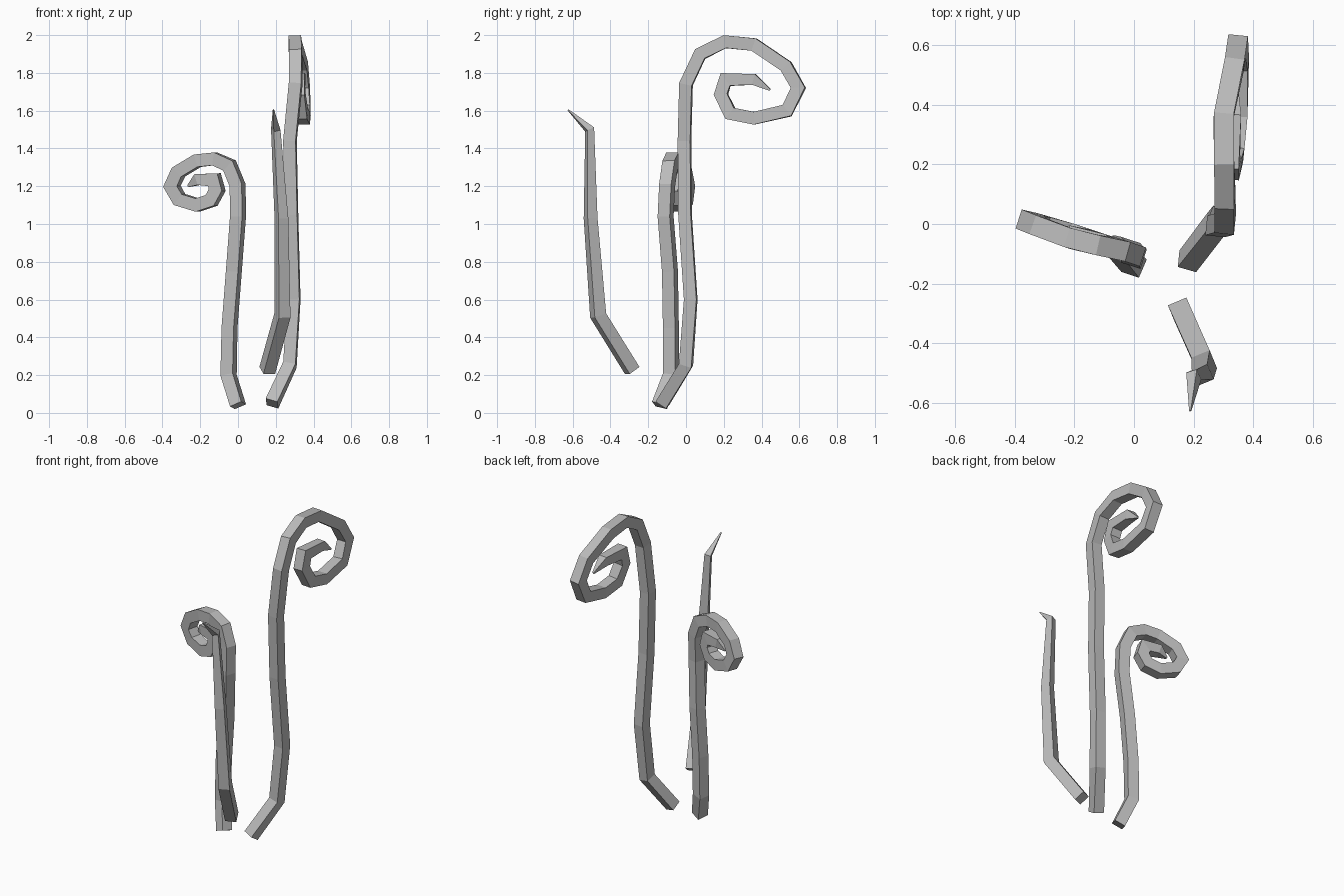
import bpy
import bmesh
from mathutils import Vector

cube = bpy.data.objects.get("Cube")
if cube:
    bpy.data.objects.remove(cube, do_unlink=True)

grey = bpy.data.materials.new("plain grey")
grey.use_nodes = True
grey.diffuse_color = (0.5, 0.5, 0.5, 1)
grey.node_tree.nodes["Principled BSDF"].inputs["Base Color"].default_value = (0.5, 0.5, 0.5, 1)


def square_stem(name, path, side, widths):
    """Sweep a mitred square along path; side is the normal of the bending plane."""
    pts = [Vector(p) for p in path]
    side = Vector(side).normalized()
    bm = bmesh.new()
    rings = []
    for i, p in enumerate(pts):
        before = (p - pts[max(i - 1, 0)]).normalized()
        after = (pts[min(i + 1, len(pts) - 1)] - p).normalized()
        tangent = (before + after).normalized()
        miter = 1 / max(tangent.dot(after if i == 0 else before), 0.6)
        across = tangent.cross(side).normalized()
        flat = across.cross(tangent).normalized()
        h = widths[i] / 2
        rings.append([bm.verts.new(p + across * (a * h * miter) + flat * (b * h))
                      for a, b in ((-1, -1), (1, -1), (1, 1), (-1, 1))])
    for lower, upper in zip(rings, rings[1:]):
        for k in range(4):
            n = (k + 1) % 4
            bm.faces.new((lower[k], lower[n], upper[n], upper[k]))
    bm.faces.new(rings[0][::-1])
    bm.faces.new(rings[-1])
    bmesh.ops.recalc_face_normals(bm, faces=bm.faces)
    mesh = bpy.data.meshes.new(name)
    bm.to_mesh(mesh)
    bm.free()
    mesh.materials.append(grey)
    obj = bpy.data.objects.new(name, mesh)
    bpy.context.collection.objects.link(obj)
    return obj


def curl_widths(path, width):
    return [width] * (len(path) - 2) + [width * 0.85, width * 0.15]


# Tall stem curling backwards
tall = [(.18, -.125, .05), (.275, .0, .255), (.295, .025, .6), (.283, -.005, 1.05),
        (.275, -.008, 1.44), (.305, 0, 1.74), (.305, .075, 1.9), (.302, .205, 1.965),
        (.3, .36, 1.95), (.335, .53, 1.835), (.345, .595, 1.72), (.35, .535, 1.6),
        (.347, .36, 1.56), (.335, .235, 1.585), (.322, .185, 1.685), (.32, .21, 1.765),
        (.33, .36, 1.765), (.345, .445, 1.71)]
square_stem("tall_curled_stem", tall, (1, -.1, 0), curl_widths(tall, .066))

# Shorter stem curling to the right
short = [(0, -.14, .04), (-.05, -.08, .2), (-.045, -.08, .45), (-.022, -.085, .75),
         (0, -.108, 1.04), (-.002, -.1, 1.205), (-.045, -.085, 1.31), (-.125, -.07, 1.345),
         (-.215, -.048, 1.335), (-.315, -.01, 1.275), (-.35, .005, 1.2), (-.31, -.003, 1.13),
         (-.215, -.03, 1.1), (-.14, -.055, 1.125), (-.11, -.065, 1.18), (-.125, -.06, 1.235),
         (-.215, -.035, 1.235), (-.265, -.02, 1.2)]
square_stem("short_curled_stem", short, (.31, .95, 0), curl_widths(short, .067))

# Pointed shoot with a bent tip
shoot = [(.155, -.285, .225), (.235, -.465, .515), (.23, -.505, 1.03),
         (.2, -.51, 1.5), (.188, -.625, 1.605)]
square_stem("pointed_shoot", shoot, (.92, .38, 0), [.067, .066, .056, .038, .006])
